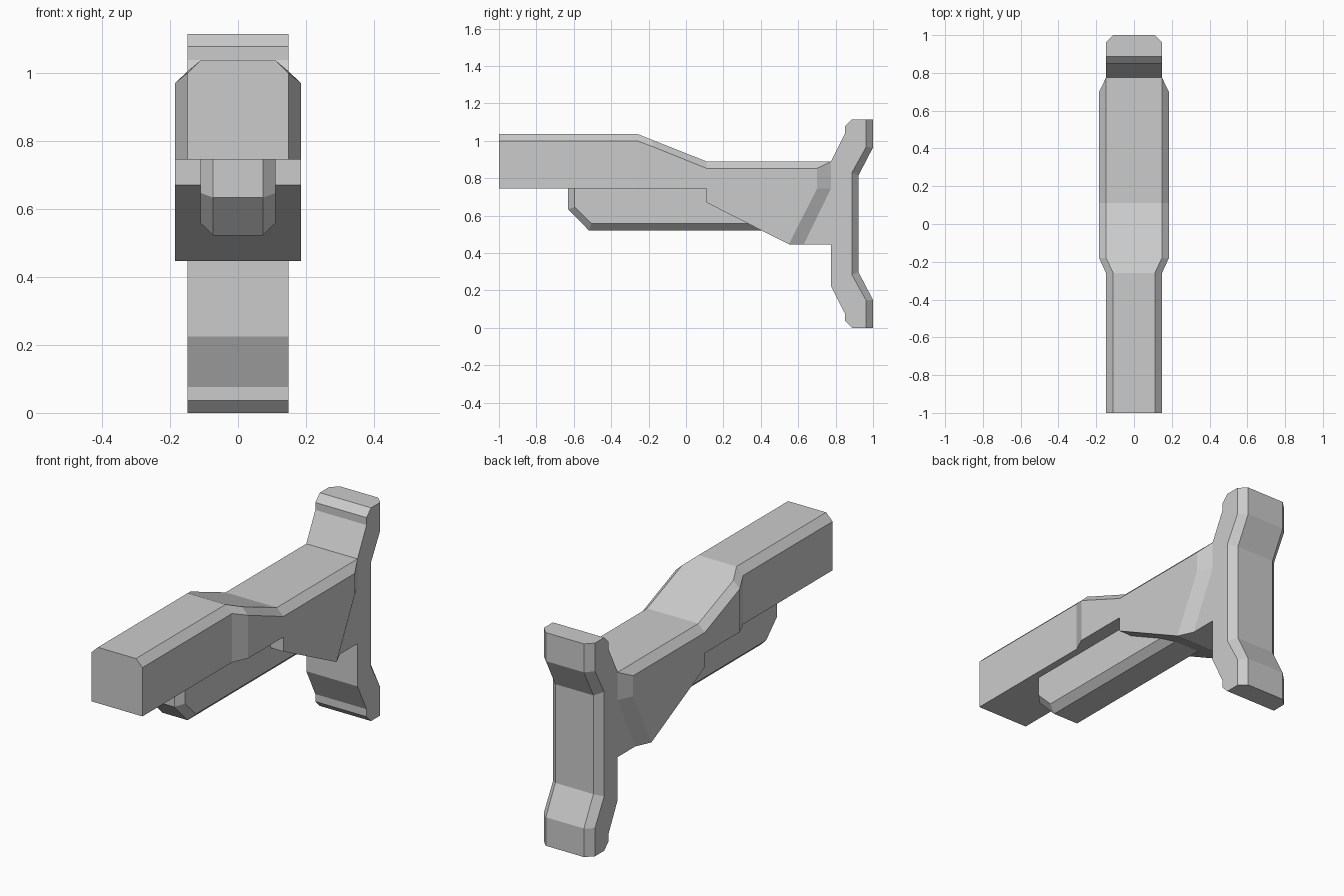
import bpy, bmesh

cube = bpy.data.objects.get("Cube")
if cube:
    bpy.data.objects.remove(cube, do_unlink=True)

grey = bpy.data.materials.new("light_grey")
grey.use_nodes = True
COLOUR = (0.6, 0.6, 0.6, 1)
grey.diffuse_color = COLOUR
grey.node_tree.nodes["Principled BSDF"].inputs["Base Color"].default_value = COLOUR


def loft(name, rings):
    """Skin closed rings of equal length and cap both ends."""
    bm = bmesh.new()
    rows = [[bm.verts.new(p) for p in ring] for ring in rings]
    n = len(rows[0])
    for a, b in zip(rows, rows[1:]):
        for i in range(n):
            j = (i + 1) % n
            bm.faces.new((a[i], a[j], b[j], b[i]))
    bm.faces.new(rows[0])
    bm.faces.new(rows[-1])
    bmesh.ops.remove_doubles(bm, verts=bm.verts, dist=0.0005)
    bmesh.ops.recalc_face_normals(bm, faces=bm.faces)
    mesh = bpy.data.meshes.new(name)
    bm.to_mesh(mesh)
    bm.free()
    mesh.materials.append(grey)
    obj = bpy.data.objects.new(name, mesh)
    bpy.context.collection.objects.link(obj)
    return obj


def slab(name, outer, inner, half, flat):
    """Side profile spread across x, with a bevel between outer and inner."""
    layers = ((-half, outer), (-flat, inner), (flat, inner), (half, outer))
    return loft(name, [[(x, y, z) for y, z in prof] for x, prof in layers])


# Main body: half width, top half width, then side points from bottom to top
def section(w, tw, bottom, middle, shoulder, top):
    side = [(w, *bottom), (w, *middle), (w, *shoulder), (tw, *top)]
    return side + [(-x, y, z) for x, y, z in reversed(side)]


def upright(y, w, tw, bottom, shoulder, top, middle=0.745):
    return section(w, tw, (y, bottom), (y, middle), (y, shoulder), (y, top))


loft("stock_body", [
    upright(-1, 0.148, 0.11, 0.745, 1.0, 1.037),
    upright(-0.26, 0.148, 0.11, 0.745, 1.0, 1.037),
    upright(-0.18, 0.185, 0.148, 0.745, 0.97, 1.005),
    upright(0.11, 0.185, 0.148, 0.745, 0.853, 0.89),
    upright(0.11, 0.185, 0.148, 0.67, 0.853, 0.89),
    section(0.185, 0.148, (0.55, 0.447), (0.70, 0.745), (0.70, 0.853), (0.70, 0.89)),
    section(0.148, 0.148, (0.63, 0.447), (0.775, 0.745), (0.775, 0.889), (0.775, 0.89)),
    upright(0.82, 0.148, 0.148, 0.447, 0.889, 0.89),
])

# Bevelled rail under the body
slab("lower_rail",
     [(-0.595, 0.75), (-0.595, 0.647), (-0.505, 0.558), (0.5, 0.558), (0.5, 0.75)],
     [(-0.63, 0.75), (-0.63, 0.633), (-0.52, 0.522), (0.5, 0.522), (0.5, 0.75)],
     0.11, 0.073)

# Butt plate: front edge shared, rear edge bevelled, mirrored about mid height
MID = 0.557


def mirrored(upper):
    return upper + [(y, 2 * MID - z) for y, z in reversed(upper)]


front = [(0.775, 0.89), (0.85, 1.038), (0.85, 1.077), (0.887, 1.114)]
slab("butt_plate",
     mirrored(front + [(0.963, 1.114), (0.963, 0.967), (0.887, 0.83)]),
     mirrored(front + [(1, 1.114), (1, 0.965), (0.922, 0.815)]),
     0.148, 0.11)
